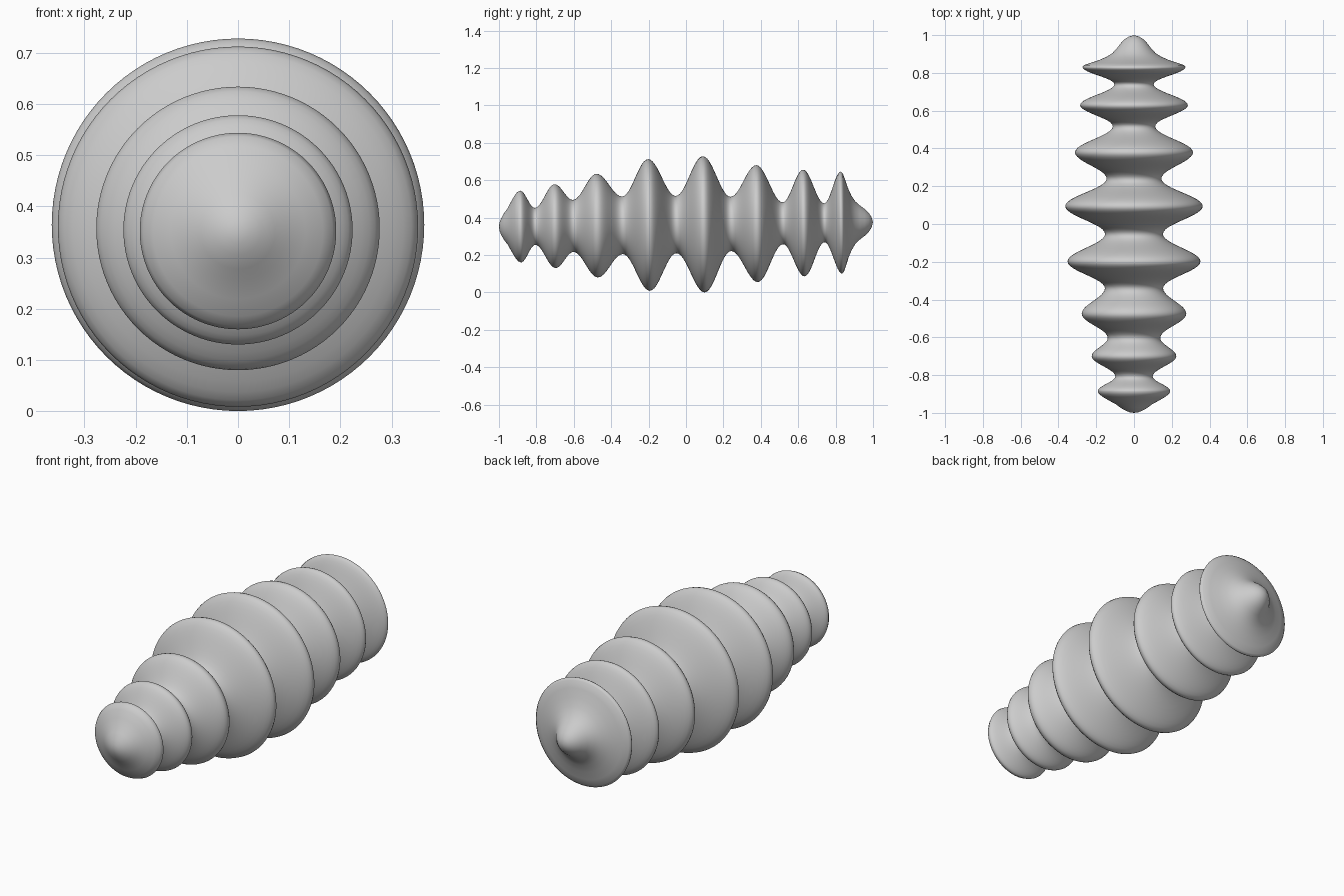
import bpy, bmesh, math
from mathutils import Matrix, Vector

if "Cube" in bpy.data.objects:
    bpy.data.objects.remove(bpy.data.objects["Cube"])

# Crests and necks along the axis: (y, radius)
extremes = [(-0.885, 0.192), (-0.807, 0.099), (-0.70, 0.224), (-0.603, 0.139),
            (-0.475, 0.277), (-0.34, 0.154), (-0.198, 0.352), (-0.053, 0.153),
            (0.095, 0.364), (0.24, 0.145), (0.38, 0.3125), (0.518, 0.112),
            (0.63, 0.285), (0.74, 0.104), (0.832, 0.273)]
front_tip = [(-1.0, 0.0), (-0.997, 0.022), (-0.988, 0.045), (-0.972, 0.073),
             (-0.955, 0.095), (-0.935, 0.132), (-0.915, 0.166), (-0.90, 0.185)]
rear_tip = [(0.842, 0.262), (0.854, 0.228), (0.868, 0.185), (0.885, 0.146), (0.905, 0.114),
            (0.93, 0.091), (0.955, 0.072), (0.977, 0.051), (0.992, 0.028), (1.0, 0.0)]

# Smooth wave between neighbouring crests and necks
STEPS = 12
profile = list(front_tip)
for (y0, r0), (y1, r1) in zip(extremes, extremes[1:]):
    for i in range(STEPS):
        t = i / STEPS
        k = (1 - math.cos(math.pi * t)) / 2
        profile.append((y0 + (y1 - y0) * t, r0 + (r1 - r0) * k))
profile += [extremes[-1]] + rear_tip

# Revolve the profile around the long axis
bm = bmesh.new()
verts = [bm.verts.new((r, y, 0)) for y, r in profile]
edges = [bm.edges.new(pair) for pair in zip(verts, verts[1:])]
bmesh.ops.spin(bm, geom=verts + edges, cent=(0, 0, 0), axis=(0, 1, 0),
               angle=math.tau, steps=96, use_merge=True)
bmesh.ops.remove_doubles(bm, verts=bm.verts, dist=1e-5)
bmesh.ops.recalc_face_normals(bm, faces=bm.faces)

# The axis rises very slightly towards the back
bm.transform(Matrix.Rotation(0.0125, 4, 'X'))
low = min(v.co.z for v in bm.verts)
bm.transform(Matrix.Translation(Vector((0, 0, -low))))

mesh = bpy.data.meshes.new("ribbed_body")
bm.to_mesh(mesh)
bm.free()
for p in mesh.polygons:
    p.use_smooth = True
body = bpy.data.objects.new("ribbed_body", mesh)
bpy.context.collection.objects.link(body)
